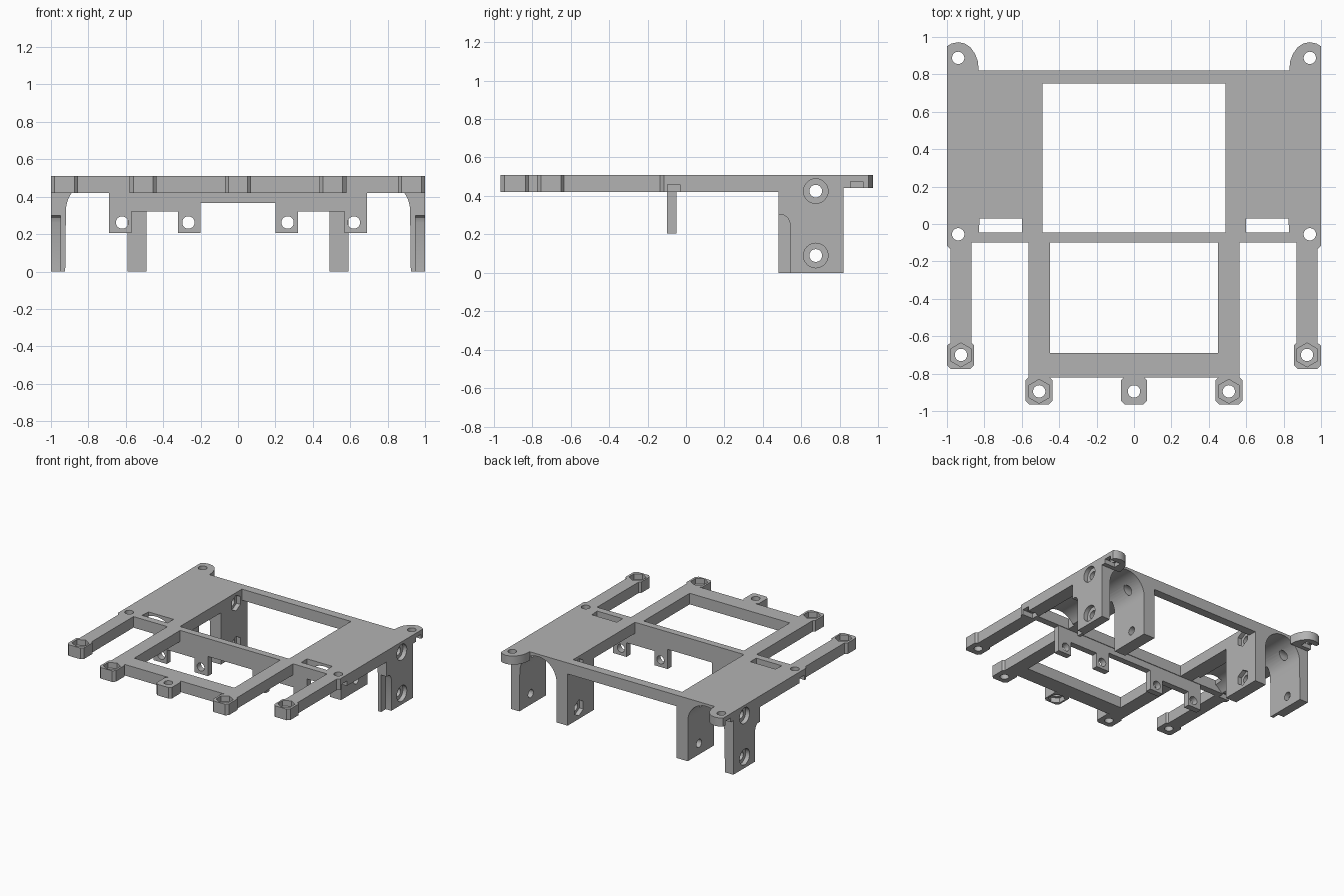
import bpy, bmesh, math

default = bpy.data.objects.get("Cube")
if default:
    bpy.data.objects.remove(default, do_unlink=True)

TOP, UNDER = 0.51, 0.42        # plate faces
BACK, FRONT = 0.82, -0.1       # plate edges
HOLE, NUT = 0.033, 0.064       # screw and nut radii

grey = bpy.data.materials.new("plain grey")
grey.use_nodes = True
grey.diffuse_color = (0.45, 0.45, 0.45, 1)
grey.node_tree.nodes["Principled BSDF"].inputs["Base Color"].default_value = grey.diffuse_color


def prism(name, points, axis, low, high):
    """Extrude a flat outline along an axis."""
    place = {"X": lambda a, b, c: (c, a, b),
             "Y": lambda a, b, c: (a, c, b),
             "Z": lambda a, b, c: (a, b, c)}[axis]
    bm = bmesh.new()
    rings = [[bm.verts.new(place(a, b, c)) for a, b in points] for c in (low, high)]
    bm.faces.new(rings[0])
    bm.faces.new(rings[1])
    for i in range(len(points)):
        j = (i + 1) % len(points)
        bm.faces.new((rings[0][i], rings[0][j], rings[1][j], rings[1][i]))
    bmesh.ops.recalc_face_normals(bm, faces=bm.faces)
    mesh = bpy.data.meshes.new(name)
    bm.to_mesh(mesh)
    bm.free()
    mesh.materials.append(grey)
    obj = bpy.data.objects.new(name, mesh)
    bpy.context.collection.objects.link(obj)
    return obj


def rect(a, b, c, d):
    return [(a, c), (b, c), (b, d), (a, d)]


def ring(x, y, radius, sides=32):
    """Regular polygon with a point upwards."""
    turn = [math.pi / 2 + math.tau * i / sides for i in range(sides)]
    return [(x + radius * math.cos(t), y + radius * math.sin(t)) for t in turn]


def flip(points, side):
    return [(side * a, b) for a, b in points]


cutters = []


def cutter(points, axis, low, high):
    obj = prism("cutter", points, axis, min(low, high), max(low, high))
    obj.hide_render = True
    cutters.append(obj)
    return obj


def cut(obj, tools):
    for tool in tools:
        mod = obj.modifiers.new("cut", "BOOLEAN")
        mod.operation, mod.solver, mod.object = "DIFFERENCE", "EXACT", tool
    graph = bpy.context.evaluated_depsgraph_get()
    mesh = bpy.data.meshes.new_from_object(obj.evaluated_get(graph))
    obj.modifiers.clear()
    obj.data = mesh


# Plate outline with arms, front frame and screw pads
half = [(1, BACK), (1, -0.115), (0.98, -0.135), (0.98, -0.635),
        (1, -0.65), (1, -0.755), (0.98, -0.775), (0.875, -0.775),
        (0.855, -0.755), (0.855, -0.65), (0.87, -0.635), (0.87, FRONT),
        (0.565, FRONT), (0.565, -0.82), (0.58, -0.835), (0.58, -0.945),
        (0.56, -0.965), (0.455, -0.965), (0.435, -0.945), (0.435, -0.835),
        (0.45, -0.82), (0.055, -0.82), (0.07, -0.835), (0.07, -0.945),
        (0.05, -0.965)]
plate = prism("top_plate", half + flip(half[::-1], -1), "Z", UNDER, TOP)
parts = [plate]

# Windows and the centre pad's hole with its nut pocket below
plate_tools = [cutter(rect(-0.49, 0.49, -0.045, 0.75), "Z", 0.3, 0.6),
               cutter(rect(-0.45, 0.45, -0.69, FRONT), "Z", 0.3, 0.6),
               cutter(ring(0, -0.895, HOLE), "Z", 0.3, 0.6),
               cutter(ring(0, -0.895, NUT, 6), "Z", 0.3, 0.46)]

for side, word in ((1, "left"), (-1, "right")):
    # Arched channel under the plate, open at the back
    arch = [(0.755 + 0.165 * math.cos(math.pi * i / 24),
             0.325 + 0.165 * math.sin(math.pi * i / 24)) for i in range(25)]
    channel = cutter(flip([(0.925, -0.1)] + arch + [(0.59, -0.1)], side),
                     "Y", -0.045, 0.9)

    # Cross holes with round bores outside and nut pockets inside
    cross = []
    for z in (0.09, 0.425):
        cross += [cutter(ring(0.675, z, HOLE), "X", side * 0.4, side * 1.1),
                  cutter(ring(0.675, z, NUT), "X", side * 0.965, side * 1.1),
                  cutter(ring(0.675, z, NUT, 6), "X", side * 0.4, side * 0.525)]

    # Plate slot, screw holes and nut pockets
    slot = [(0.6, -0.045), (0.83, -0.045), (0.825, 0.03), (0.6, 0.03)]
    plate_tools += [channel, cutter(flip(slot, side), "Z", 0.3, 0.6),
                    cutter(ring(side * 0.94, -0.055, HOLE), "Z", 0.3, 0.6),
                    cutter(flip(rect(0.905, 1.1, -0.095, -0.03), side), "Z", 0.3, 0.46)]
    for x, y in ((0.925, -0.7), (0.507, -0.895)):
        plate_tools += [cutter(ring(side * x, y, HOLE), "Z", 0.3, 0.6),
                        cutter(ring(side * x, y, NUT, 6), "Z", 0.465, 0.6)]
    plate_tools += cross

    # Paired legs either side of the channel
    legs = prism(word + "_legs", flip(rect(0.49, 1, 0, UNDER), side), "Y", 0.48, BACK)
    notch = [(0.4, -0.1), (0.54, -0.1), (0.54, 0.26), (0.53, 0.285),
             (0.51, 0.3), (0.4, 0.3)]
    cut(legs, [channel] + cross + [cutter(notch, "X", side * 0.95, side * 1.1)])
    parts.append(legs)

    # Rounded rear ear
    ear_shape = [(1, BACK), (1, 0.95), (0.975, 0.965), (0.94, 0.972), (0.905, 0.965),
                 (0.875, 0.945), (0.85, 0.91), (0.835, 0.87), (0.83, BACK)]
    ear = prism(word + "_rear_ear", flip(ear_shape, side), "Z", 0.44, TOP)
    cut(ear, [cutter(ring(side * 0.94, 0.888, HOLE), "Z", 0.3, 0.6),
              cutter(flip(rect(0.905, 1.1, 0.855, 0.92), side), "Z", 0.3, 0.475)])
    parts.append(ear)

cut(plate, plate_tools)

# Hanging bracket with four drilled lugs
edge = [(0.69, UNDER), (0.69, 0.205), (0.57, 0.205), (0.57, 0.32), (0.32, 0.32),
        (0.32, 0.205), (0.2, 0.205), (0.2, 0.365)]
bracket = prism("lug_bracket", edge + flip(edge[::-1], -1), "Y", FRONT, -0.05)
cut(bracket, [cutter(ring(x, 0.262, HOLE), "Y", -0.2, 0.1)
              for x in (-0.62, -0.265, 0.265, 0.62)])
parts.append(bracket)

for tool in cutters:
    bpy.data.objects.remove(tool, do_unlink=True)

# Smooth the bores and channels, keep edges crisp
bpy.ops.object.select_all(action="DESELECT")
for part in parts:
    part.select_set(True)
bpy.context.view_layer.objects.active = plate
bpy.ops.object.shade_smooth_by_angle(angle=math.radians(30))
